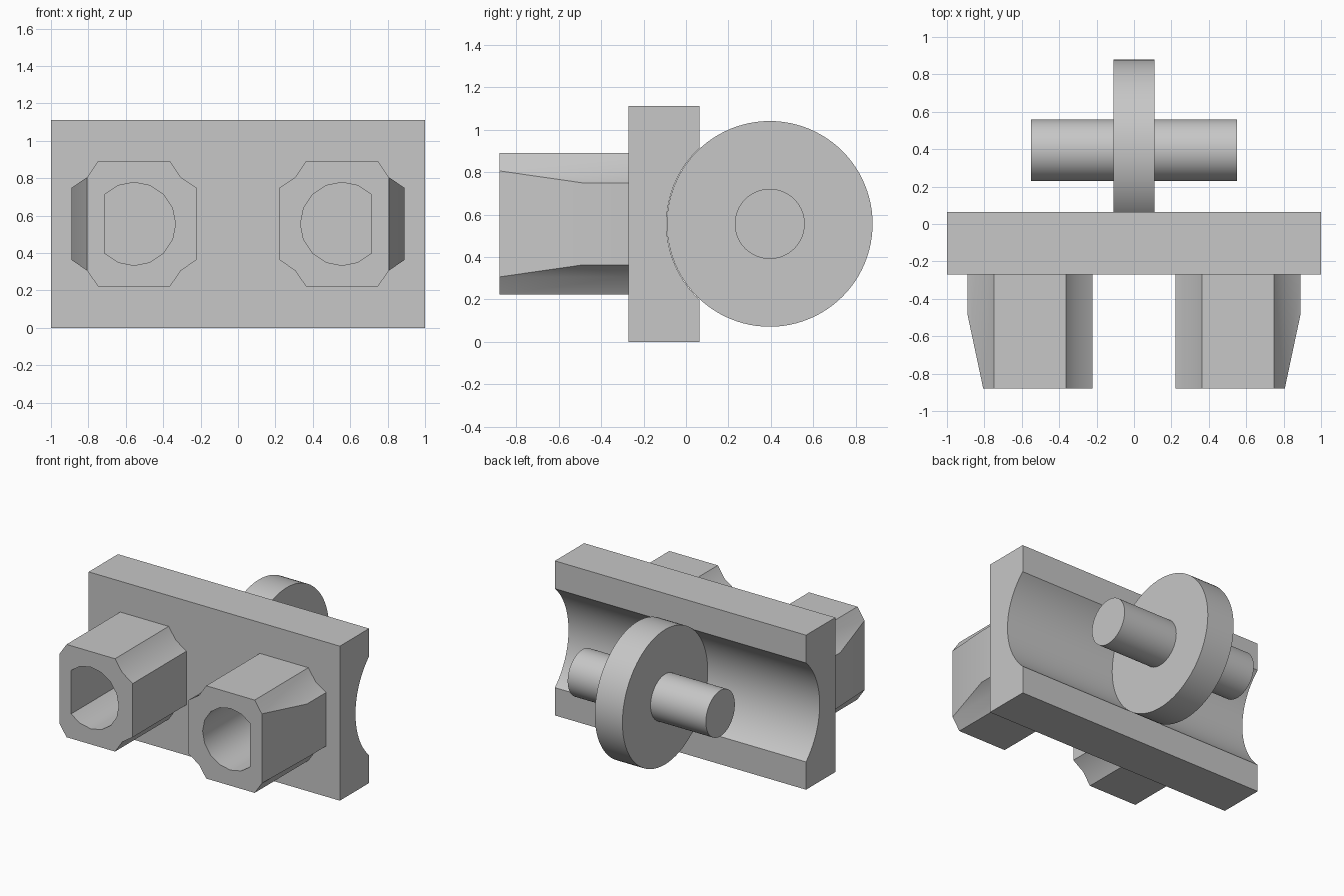
import bpy, bmesh
from math import sin, cos, pi, asin, radians
from mathutils import Vector

if "Cube" in bpy.data.objects:
    bpy.data.objects.remove(bpy.data.objects["Cube"])

grey = bpy.data.materials.new("plain grey")
grey.use_nodes = True
GREY = (0.57, 0.57, 0.57, 1)
grey.diffuse_color = GREY
grey.node_tree.nodes["Principled BSDF"].inputs["Base Color"].default_value = GREY

MID_Z = 0.556
AXLE_Y = 0.395
WHEEL_R = 0.485


def arc(cu, cv, r, start, end, steps):
    """Points on a circle from start to end angle, both included."""
    angles = [start + (end - start) * i / steps for i in range(steps + 1)]
    return [(cu + r * cos(a), cv + r * sin(a)) for a in angles]


def circle(cu, cv, r, n):
    return arc(cu, cv, r, 0, 2 * pi, n)[:-1]


def prism(name, profile, axis, lo, hi, cut=None):
    """Extrude a 2D profile along X or Y, optionally slicing off a plane."""
    def place(t, u, v):
        return (t, u, v) if axis == "X" else (u, t, v)
    bm = bmesh.new()
    ends = [[bm.verts.new(place(t, u, v)) for u, v in profile] for t in (lo, hi)]
    n = len(profile)
    for i in range(n):
        j = (i + 1) % n
        bm.faces.new((ends[0][i], ends[0][j], ends[1][j], ends[1][i]))
    for loop in ends:
        bm.faces.new(loop)
    if cut:
        bmesh.ops.bisect_plane(bm, geom=bm.verts[:] + bm.edges[:] + bm.faces[:],
                               dist=0.001, plane_co=cut[0], plane_no=cut[1],
                               clear_outer=True)
        bmesh.ops.holes_fill(bm, edges=[e for e in bm.edges if e.is_boundary])
    bmesh.ops.recalc_face_normals(bm, faces=bm.faces[:])
    mesh = bpy.data.meshes.new(name)
    bm.to_mesh(mesh)
    bm.free()
    mesh.materials.append(grey)
    obj = bpy.data.objects.new(name, mesh)
    bpy.context.collection.objects.link(obj)
    return obj


def activate(obj):
    bpy.ops.object.select_all(action="DESELECT")
    obj.select_set(True)
    bpy.context.view_layer.objects.active = obj


def smooth(obj):
    activate(obj)
    bpy.ops.object.shade_smooth_by_angle(angle=radians(30))


# Back plate with a round groove along its rear
FRONT, BACK, TOP = -0.27, 0.063, 1.112
groove_r = WHEEL_R + 0.002
half = asin((AXLE_Y - BACK) / groove_r)
groove = arc(AXLE_Y, MID_Z, groove_r, pi / 2 + half, 3 * pi / 2 - half, 40)
smooth(prism("back_plate",
             [(FRONT, 0), (FRONT, TOP), (BACK, TOP)] + groove + [(BACK, 0)],
             "X", -1, 1))

# Wheel and its axle
smooth(prism("wheel", circle(AXLE_Y, MID_Z, WHEEL_R, 96), "X", -0.11, 0.11))
smooth(prism("axle", circle(AXLE_Y, MID_Z, 0.165, 64), "X", -0.55, 0.55))

# Hollow plugs: notched square, outer side tapered, D-shaped bore
PLUG_X, TIP = 0.556, -0.88
H, M, C = 0.334, 0.25, 0.193
corner = [(H, C), (M, M), (C, H)]
outline = (corner + [(-u, v) for u, v in reversed(corner)]
           + [(-u, -v) for u, v in corner]
           + [(u, -v) for u, v in reversed(corner)])
bore = arc(0, 0, 0.222, pi / 4, 7 * pi / 4, 12)

for side, label in ((1, "left"), (-1, "right")):
    def shift(points):
        return [(side * (PLUG_X + u), MID_Z + v) for u, v in points]

    taper = (Vector((side * (PLUG_X + M), TIP, 0)),
             Vector((side * 0.395, M - H, 0)).normalized())
    plug = prism(label + "_plug", shift(outline), "Y", TIP, FRONT, taper)
    cutter = prism(label + "_bore_cutter", shift(bore), "Y", TIP - 0.1, FRONT + 0.1)
    cutter.hide_render = True
    mod = plug.modifiers.new("bore", "BOOLEAN")
    mod.operation = "DIFFERENCE"
    mod.solver = "EXACT"
    mod.object = cutter
    activate(plug)
    bpy.ops.object.modifier_apply(modifier=mod.name)
    bpy.data.objects.remove(cutter)
    smooth(plug)
